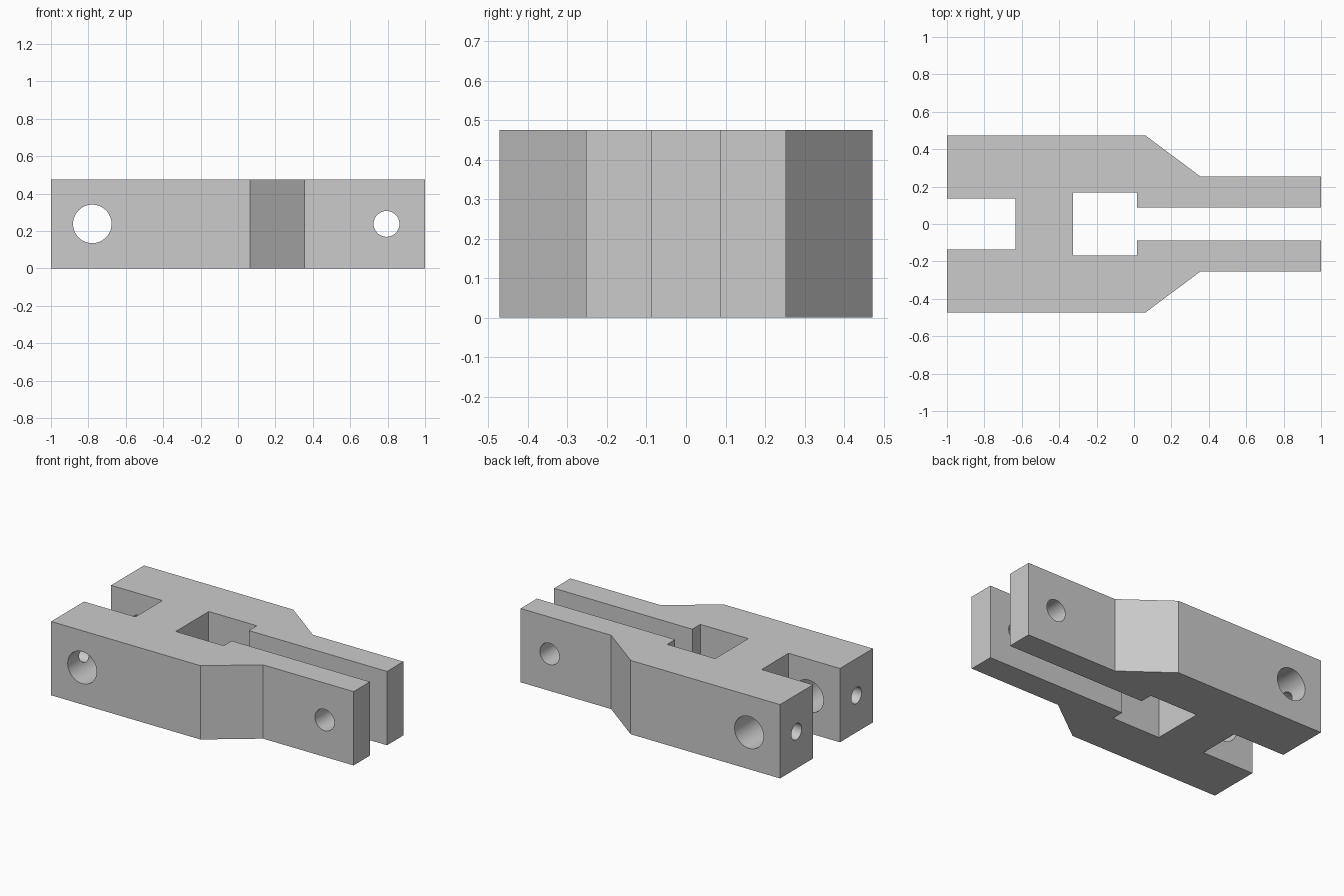
import bpy
import bmesh
import math
from mathutils import Matrix

HEIGHT = 0.475
MID = HEIGHT / 2

cube = bpy.data.objects.get("Cube")
if cube:
    bpy.data.objects.remove(cube, do_unlink=True)

grey = bpy.data.materials.new("plain grey")
grey.use_nodes = True
grey.diffuse_color = (0.6, 0.6, 0.6, 1)
grey.node_tree.nodes["Principled BSDF"].inputs["Base Color"].default_value = (0.6, 0.6, 0.6, 1)


def add_object(name, bm):
    mesh = bpy.data.meshes.new(name)
    bm.to_mesh(mesh)
    bm.free()
    mesh.materials.append(grey)
    obj = bpy.data.objects.new(name, mesh)
    bpy.context.collection.objects.link(obj)
    return obj


def drill(target, axis, centre, radius, depth):
    """Cut a round hole along an axis through the target."""
    bm = bmesh.new()
    turn = Matrix.Rotation(math.pi / 2, 4, "X" if axis == "Y" else "Y")
    bmesh.ops.create_cone(bm, cap_ends=True, segments=48, radius1=radius, radius2=radius,
                          depth=depth, matrix=Matrix.Translation(centre) @ turn)
    cutter = add_object("hole_cutter", bm)
    cutter.hide_render = True
    mod = target.modifiers.new("hole", "BOOLEAN")
    mod.operation = "DIFFERENCE"
    mod.solver = "EXACT"
    mod.object = cutter
    bpy.context.view_layer.objects.active = target
    bpy.ops.object.modifier_apply(modifier=mod.name)
    bpy.data.objects.remove(cutter, do_unlink=True)


# Fork body: half of the outline, mirrored across y = 0 and extruded upward
half = [(-0.634, 0.137), (-1, 0.137), (-1, 0.472), (0.063, 0.472), (0.356, 0.253),
        (1, 0.253), (1, 0.087), (0.016, 0.087), (0.016, 0.168), (-0.326, 0.168)]
outline = half + [(x, -y) for x, y in reversed(half)]
bm = bmesh.new()
base = bm.faces.new([bm.verts.new((x, y, 0)) for x, y in outline])
top = bmesh.ops.extrude_face_region(bm, geom=[base])["geom"]
bmesh.ops.translate(bm, vec=(0, 0, HEIGHT),
                    verts=[v for v in top if isinstance(v, bmesh.types.BMVert)])
bmesh.ops.recalc_face_normals(bm, faces=bm.faces)
body = add_object("fork_body", bm)

# Large and small pin holes across the body
drill(body, "Y", (-0.779, 0, MID), 0.103, 1.2)
drill(body, "Y", (0.794, 0, MID), 0.069, 1.2)

# Set screw holes from the wide end into the large pin hole
for side in (1, -1):
    drill(body, "X", (-0.94, side * 0.305, MID), 0.052, 0.32)

# Smooth hole walls, crisp edges
bpy.ops.object.select_all(action="DESELECT")
body.select_set(True)
bpy.context.view_layer.objects.active = body
bpy.ops.object.shade_smooth_by_angle(angle=math.radians(30))
